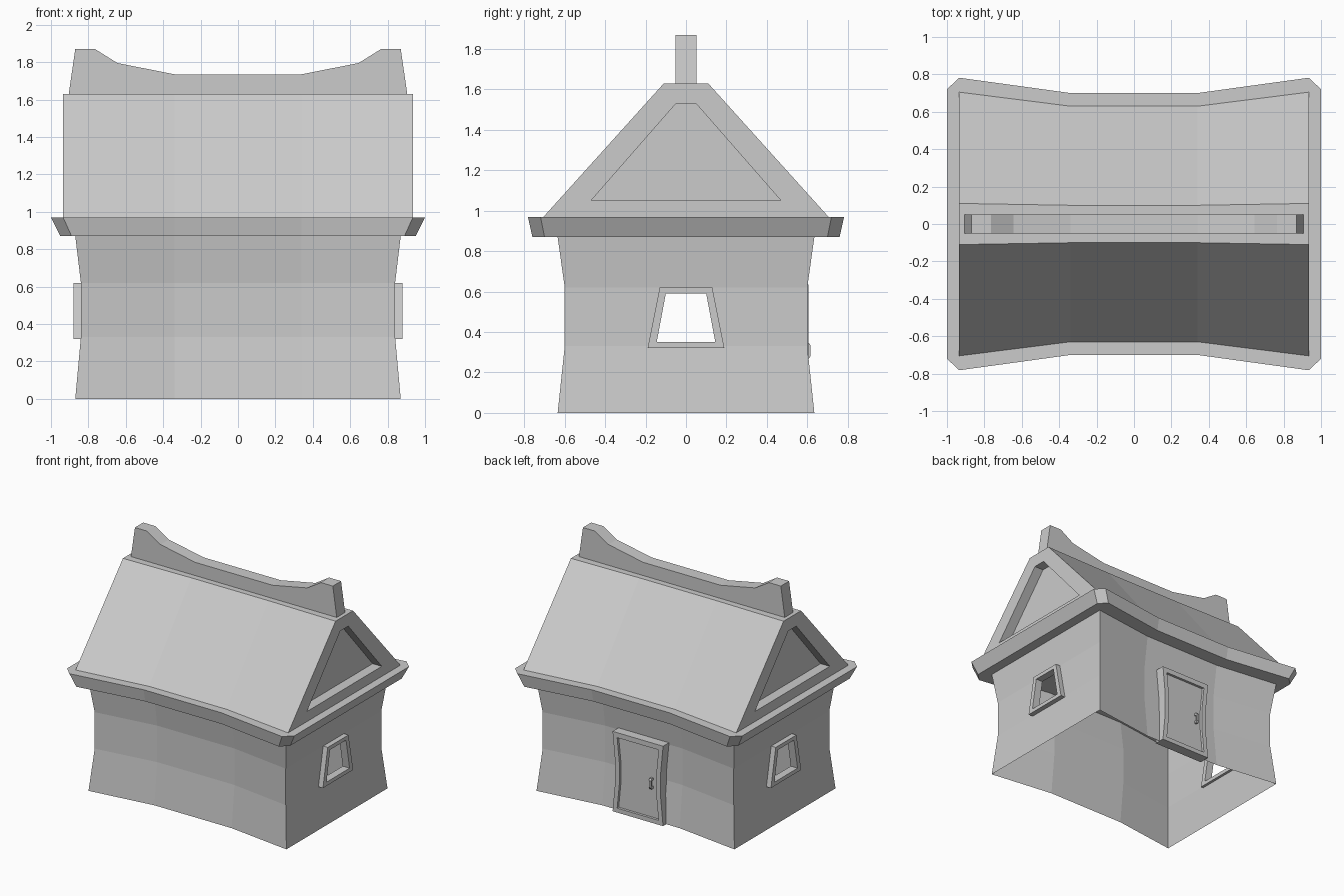
import bpy, bmesh

if "Cube" in bpy.data.objects:
    bpy.data.objects.remove(bpy.data.objects["Cube"])


def loft(name, rings, caps=True, closed=False, skip=(), extra=()):
    """Join rings of points with quads; extra holds further ring pairs to bridge."""
    bm = bmesh.new()

    def bridge(a, b, s):
        n = len(a)
        for i in range(n):
            if (s, i) not in skip:
                j = (i + 1) % n
                bm.faces.new((a[i], a[j], b[j], b[i]))

    vr = [[bm.verts.new(p) for p in r] for r in rings]
    for s in range(len(vr) - 1):
        bridge(vr[s], vr[s + 1], s)
    if closed:
        bridge(vr[-1], vr[0], -1)
    elif caps:
        bm.faces.new(vr[0])
        bm.faces.new(vr[-1])
    for a, b in extra:
        bridge([bm.verts.new(p) for p in a], [bm.verts.new(p) for p in b], -2)
    bmesh.ops.remove_doubles(bm, verts=bm.verts, dist=0.0005)
    bmesh.ops.recalc_face_normals(bm, faces=bm.faces)
    me = bpy.data.meshes.new(name)
    bm.to_mesh(me)
    bm.free()
    ob = bpy.data.objects.new(name, me)
    bpy.context.collection.objects.link(ob)
    return ob


def at_x(x, yz):
    return [(x, y, z) for y, z in yz]


def at_y(y, xz):
    return [(x, y, z) for x, z in xz]


def trapezoid(y0, z0, y1, z1):
    return [(-y0, z0), (y0, z0), (y1, z1), (-y1, z1)]


M = 0.34  # half length of the straight middle stretch

# Walls: pinched open shell with a window hole in each end
def wall_ring(z, x, y):
    m = y - 0.07
    return [(x, -y, z), (x, y, z), (M, m, z), (-M, m, z),
            (-x, y, z), (-x, -y, z), (-M, -m, z), (M, -m, z)]

hole = trapezoid(0.145, 0.35, 0.10, 0.59)
band = trapezoid(0.60, 0.33, 0.60, 0.62)
loft("walls", [wall_ring(0, 0.87, 0.635), wall_ring(0.33, 0.84, 0.60),
               wall_ring(0.62, 0.84, 0.60), wall_ring(0.87, 0.87, 0.635)],
     caps=False, skip={(1, 0), (1, 4)},
     extra=[(at_x(s * 0.84, band), at_x(s * 0.84, hole)) for s in (1, -1)])

# Window frames
outer = trapezoid(0.19, 0.32, 0.13, 0.62)
for s, side in ((1, "right"), (-1, "left")):
    loft("window_frame_" + side,
         [at_x(s * 0.82, outer), at_x(s * 0.88, outer),
          at_x(s * 0.88, hole), at_x(s * 0.82, hole)], closed=True)

# Eave slab with chamfered corners and bowed long sides
def eave_ring(z, x, yc, xc, y, m):
    q = [(x, yc), (xc, y), (M, m)]
    half = q + [(-a, b) for a, b in reversed(q)]
    return [(a, b, z) for a, b in half + [(-a, -b) for a, b in half]]

loft("eave", [eave_ring(0.87, 0.95, 0.70, 0.89, 0.76, 0.68),
              eave_ring(0.97, 1.0, 0.72, 0.935, 0.782, 0.70)])

# Roof with recessed gables
end = trapezoid(0.705, 0.97, 0.11, 1.63)
mid = trapezoid(0.63, 0.97, 0.10, 1.63)
recess = trapezoid(0.47, 1.05, 0.05, 1.53)
half = [(0.855, recess), (0.935, recess), (0.935, end), (M, mid)]
loft("roof", [at_x(x, p) for x, p in half] + [at_x(-x, p) for x, p in reversed(half)])

# Ridge beam with raised horns
horn = [(0.905, 1.63), (0.87, 1.87), (0.765, 1.87), (0.645, 1.795), (M, 1.735)]
ridge = horn + [(-x, z) for x, z in reversed(horn)]
loft("ridge_beam", [at_y(-0.052, ridge), at_y(0.052, ridge)])

# Door on the back wall: hourglass frame, recessed panel, handle
def hourglass(w, waist, z0, z1):
    h = z1 - z0
    side = [(w, z0), (waist, z0 + 0.36 * h), (waist, z0 + 0.64 * h), (w, z1)]
    return side + [(-x, z) for x, z in reversed(side)]

frame, panel = hourglass(0.222, 0.20, 0.0, 0.635), hourglass(0.182, 0.162, 0.035, 0.595)
loft("door_frame", [at_y(0.52, frame), at_y(0.605, frame),
                    at_y(0.605, panel), at_y(0.52, panel)], closed=True)
loft("door_panel", [at_y(0.52, panel), at_y(0.585, panel)])
grip = [(0.58, 0.265), (0.605, 0.265), (0.616, 0.28), (0.616, 0.335), (0.605, 0.35),
        (0.58, 0.35), (0.58, 0.333), (0.602, 0.33), (0.602, 0.285), (0.58, 0.282)]
loft("door_handle", [at_x(-0.122, grip), at_x(-0.104, grip)])
